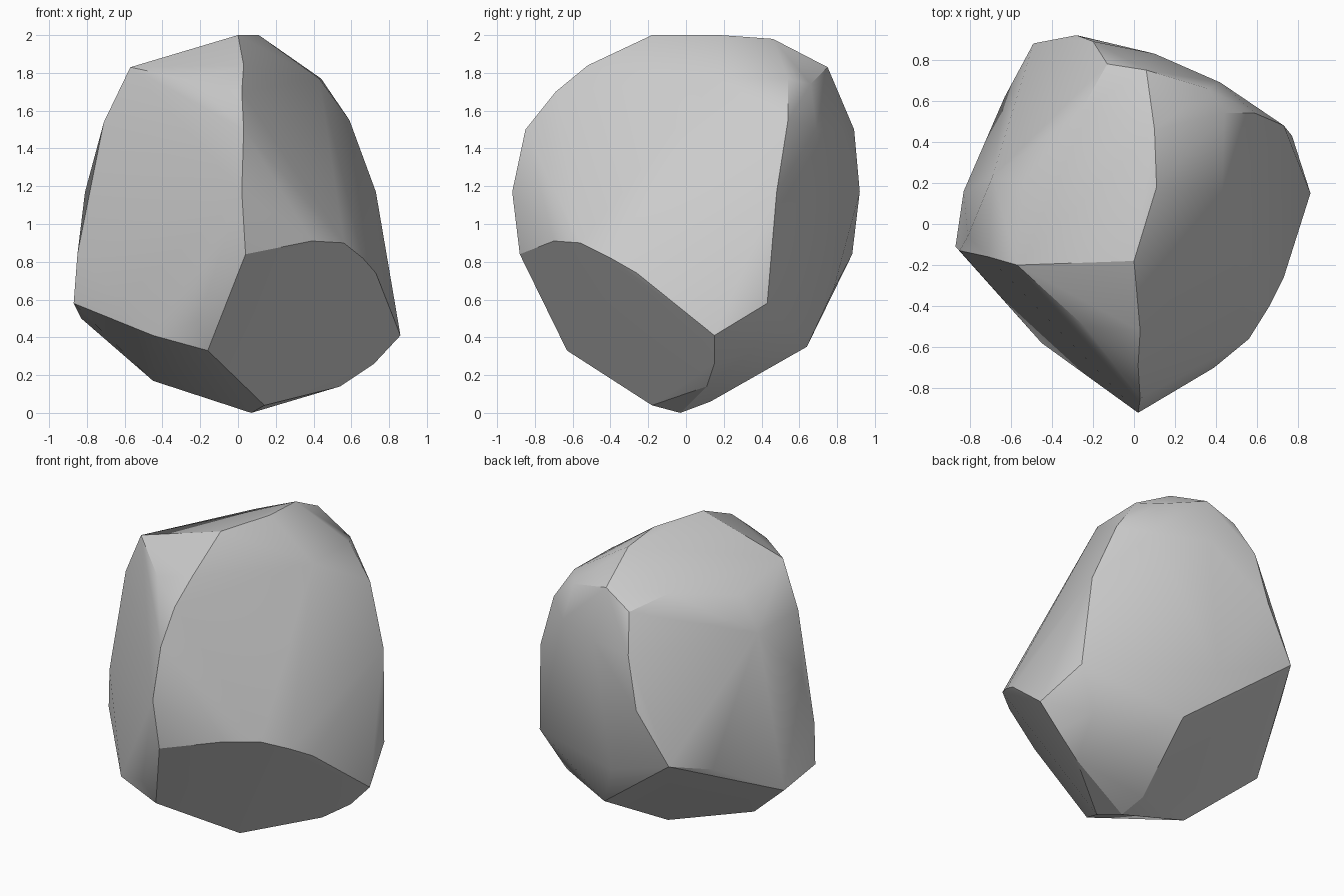
import bpy, bmesh, math

# Corner points of the boulder; its facets are their convex hull
corners = [
    # front ridge and crown
    (.04, -.88, .84), (.02, -.92, 1.17), (.03, -.85, 1.5), (.02, -.69, 1.7),
    (.03, -.52, 1.84), (0, -.18, 2), (.11, .18, 2), (.10, .46, 1.98),
    (-.57, -.2, 1.83), (-.24, -.5, 1.76), (.06, .75, 1.83), (-.54, .2, 1.73),
    (-.26, .55, 1.8),
    # right side and its lower rim
    (.43, .17, 1.77), (.44, .54, 1.77), (.59, .54, 1.55), (.73, .48, 1.17),
    (.77, .43, .58), (.86, .15, .41), (.73, -.26, .74), (.66, -.4, .82),
    (.56, -.56, .9), (.39, -.7, .91),
    # underside
    (-.16, -.63, .33), (-.21, -.7, .49), (.14, -.18, .04), (.54, .11, .14),
    (.72, .15, .26), (.07, -.03, 0), (.04, .13, .06), (-.45, -.07, .17),
    (.15, .64, .35), (.62, .36, .33),
    # left side
    (-.87, -.11, .58), (-.83, .16, .5), (-.45, -.58, .41), (-.85, -.13, .84),
    (-.81, -.06, 1.17), (-.71, -.16, 1.54), (-.69, .23, 1.53), (-.63, .62, .76),
    # back
    (-.28, .92, 1.17), (-.49, .88, .84), (-.2, .89, 1.5), (-.13, .78, 1.73),
    (.1, .83, 1.5), (.36, .66, 1.74), (.42, .69, 1.5), (.0, .78, .65),
]

# Boulder body
bm = bmesh.new()
for p in corners:
    bm.verts.new(p)
bmesh.ops.convex_hull(bm, input=bm.verts[:])
loose = [v for v in bm.verts if not v.link_faces]
bmesh.ops.delete(bm, geom=loose, context='VERTS')

# Merge nearly flat neighbours into broad facets
bmesh.ops.dissolve_limit(bm, angle_limit=math.radians(4),
                         verts=bm.verts[:], edges=bm.edges[:])
bmesh.ops.recalc_face_normals(bm, faces=bm.faces[:])
mesh = bpy.data.meshes.new("boulder")
bm.to_mesh(mesh)
bm.free()

boulder = bpy.data.objects.new("boulder", mesh)
bpy.context.collection.objects.link(boulder)
bpy.context.view_layer.objects.active = boulder
boulder.select_set(True)
bpy.ops.object.shade_smooth_by_angle(angle=math.radians(28))
